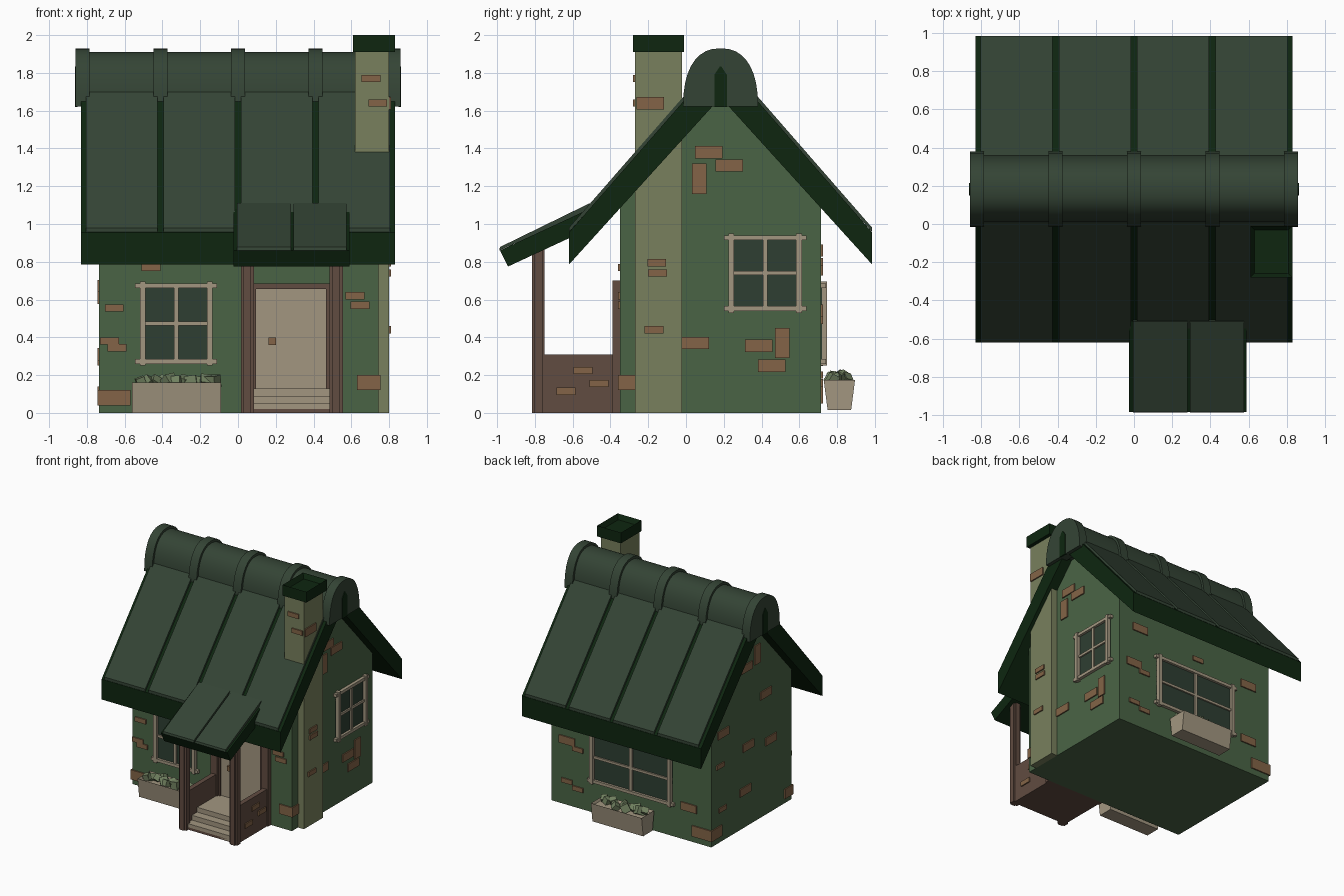
import bpy, bmesh, math, random
from mathutils import Vector, Matrix, Euler

random.seed(4)
old = bpy.data.objects.get("Cube")
if old:
    bpy.data.objects.remove(old, do_unlink=True)


def material(name, *srgb):
    col = [((c / 255 + 0.055) / 1.055) ** 2.4 for c in srgb] + [1]
    mat = bpy.data.materials.new(name)
    mat.use_nodes = True
    mat.diffuse_color = col
    shader = mat.node_tree.nodes["Principled BSDF"]
    shader.inputs["Base Color"].default_value = col
    return mat


WALL = material("wall_green", 74, 100, 69)
ROOF = material("roof_green", 52, 68, 53)
DARK = material("dark_green", 14, 38, 16)
STONE = material("chimney_stone", 120, 128, 93)
BRICK = material("brick_brown", 131, 100, 71)
WOOD = material("dark_wood", 97, 76, 65)
TRIM = material("pale_trim", 162, 150, 128)
GLASS = material("dark_glass", 46, 62, 50)
LEAF = material("leaf_green", 112, 128, 95)


def finish(name, bm, mat):
    bmesh.ops.recalc_face_normals(bm, faces=bm.faces)
    mesh = bpy.data.meshes.new(name)
    bm.to_mesh(mesh)
    bm.free()
    mesh.materials.append(mat)
    ob = bpy.data.objects.new(name, mesh)
    bpy.context.collection.objects.link(ob)
    return ob


def add_box(bm, x0, x1, y0, y1, z0, z1):
    place = Matrix.Translation(((x0 + x1) / 2, (y0 + y1) / 2, (z0 + z1) / 2))
    size = Matrix.Diagonal((abs(x1 - x0), abs(y1 - y0), abs(z1 - z0), 1))
    bmesh.ops.create_cube(bm, size=1, matrix=place @ size)


def boxes(name, mat, items):
    bm = bmesh.new()
    for item in items:
        add_box(bm, *item)
    return finish(name, bm, mat)


def hollow_top(bm, rim, depth):
    bm.normal_update()
    top = [f for f in bm.faces if f.normal.z > 0.9]
    bmesh.ops.inset_region(bm, faces=top, thickness=rim)
    bmesh.ops.translate(bm, verts=top[0].verts, vec=(0, 0, -depth))


def prisms(name, mat, profile, spans):
    """Sweep a (y, z) profile along x over each span."""
    bm = bmesh.new()
    for span in spans:
        a, b = ([bm.verts.new((x, y, z)) for y, z in profile] for x in span)
        bm.faces.new(a)
        bm.faces.new(b)
        for i in range(len(a)):
            bm.faces.new((a[i - 1], a[i], b[i], b[i - 1]))
    return finish(name, bm, mat)


def mirrored(half, mid):
    """Complete a symmetric profile from its front half."""
    return half + [(2 * mid - y, z) for y, z in reversed(half)]


LEFT, RIGHT, FRONT, BACK, MID = -0.735, 0.745, -0.35, 0.715, 0.183
# Wall planes: axis, position, outward sign
PLANES = {"front": ("y", FRONT, -1), "back": ("y", BACK, 1),
          "gable": ("x", RIGHT, 1), "far_gable": ("x", LEFT, -1),
          "chimney_side": ("x", 0.8, 1), "chimney_front": ("y", -0.27, -1),
          "porch_side": ("x", 0.54, 1), "porch_far_side": ("x", 0.03, -1)}


def on_wall(plane, u0, u1, z0, z1, out):
    axis, pos, sign = PLANES[plane]
    near, far = pos - sign * 0.01, pos + sign * out
    return (u0, u1, near, far, z0, z1) if axis == "y" else (near, far, u0, u1, z0, z1)


# Walls with gables
prisms("house_walls", WALL, mirrored([(FRONT, 0), (FRONT, 1.09), (MID, 1.68)], MID)[:3]
       + [(BACK, 1.09), (BACK, 0)], [(LEFT, RIGHT)])

# Main roof: dark slab with raised panels on both slopes
EAVE = -0.62
prisms("roof_slab", DARK, [(EAVE, 0.785), (MID, 1.67), (2 * MID - EAVE, 0.785),
                           (2 * MID - EAVE, 0.955), (MID, 1.875), (EAVE, 0.955)], [(-0.83, 0.83)])
bays = [(0.41 * i + 0.016, 0.41 * i + 0.394) for i in range(-2, 2)]
panel = [(EAVE, 0.957), (EAVE, 0.98), (0.17, 1.885), (0.17, 1.84)]
prisms("roof_panels_front", ROOF, panel, bays)
prisms("roof_panels_back", ROOF, [(2 * MID - y, z) for y, z in panel], bays)


# Rounded ridge cap with raised bands
def arch(grow, steps=18):
    pts = []
    for i in range(steps + 1):
        t = math.pi * i / steps
        c, s = math.cos(t), max(math.sin(t), 0)
        pts.append((MID + (0.178 + grow) * math.copysign(abs(c) ** 0.85, c),
                    1.635 - grow * 0.6 + (0.275 + grow * 1.6) * s ** 0.85))
    return pts


bpy.ops.object.select_all(action="DESELECT")
cap = prisms("ridge_cap", ROOF, arch(0), [(-0.85, 0.85)])
bands = prisms("ridge_bands", ROOF, arch(0.02),
               [(0.411 * i - 0.037, 0.411 * i + 0.037) for i in range(-2, 3)])
for ob in (cap, bands):
    ob.select_set(True)
    bpy.context.view_layer.objects.active = ob
bpy.ops.object.shade_smooth_by_angle(angle=math.radians(40))
prisms("ridge_end_slots", DARK, mirrored([(0.15, 1.62), (0.15, 1.79), (0.18, 1.835)], MID),
       [(s * 0.85, s * 0.864) for s in (-1, 1)])

# Porch roof
prisms("porch_roof_slab", DARK, [(-0.985, 0.86), (-0.942, 0.775), (-0.5, 0.98), (-0.5, 1.085)],
       [(-0.025, 0.59)])
prisms("porch_roof_panels", ROOF, [(-0.988, 0.86), (-0.985, 0.878), (-0.51, 1.11), (-0.5, 1.08)],
       [(-0.005, 0.281), (0.293, 0.575)])

# Porch posts, low side walls, floor and steps
posts, rails = [], []
for c in (0.05, 0.52):
    posts += [(c - 0.035, c + 0.035, -0.805, -0.76, 0, 0.86),
              (c - 0.02, c + 0.02, -0.815, -0.75, 0, 0.87),
              (c - 0.03, c + 0.03, -0.39, FRONT, 0, 0.7)]
    rails.append((c - 0.02, c + 0.02, -0.77, FRONT, 0, 0.31))
boxes("porch_posts", WOOD, posts)
boxes("porch_side_walls", WOOD, rails)
boxes("porch_base", WOOD, [(0.04, 0.53, -0.78, FRONT, 0, 0.02)])
boxes("porch_steps", TRIM, [(0.07, 0.5, 0.07 * i - 0.78, FRONT, 0.005, 0.05 + 0.04 * i)
                            for i in range(3)])

# Door, frame and handle
boxes("door", TRIM, [on_wall("front", 0.09, 0.475, 0.12, 0.66, 0.01)])
boxes("door_frame", WOOD, [on_wall("front", u, u + 0.025, 0.1, 0.66, 0.025) for u in (0.07, 0.465)]
      + [on_wall("front", 0.06, 0.51, 0.655, 0.685, 0.03)])
boxes("door_handle", BRICK, [on_wall("front", 0.162, 0.2, 0.36, 0.4, 0.03)])

# Chimney with hollow cap
boxes("chimney", STONE, [(0.62, 0.8, -0.27, -0.02, 0, 1.92)])
bm = bmesh.new()
add_box(bm, 0.61, 0.83, -0.28, -0.01, 1.91, 2)
hollow_top(bm, 0.03, 0.04)
finish("chimney_cap", bm, DARK)


# Windows: glass plate, overlapping outer bars and a cross
def window(name, plane, u0, u1, z0, z1):
    e, w = 0.025, 0.03
    um, zm = (u0 + u1) / 2, (z0 + z1) / 2
    boxes(name + "_glass", GLASS, [on_wall(plane, u0 + e, u1 - e, z0 + e, z1 - e, 0.006)])
    bars = [on_wall(plane, u, u + w, z0, z1, 0.032) for u in (u0 + e, u1 - e - w)]
    bars += [on_wall(plane, u0, u1, z, z + e, 0.026) for z in (z0 + 0.01, z1 - 0.035)]
    bars += [on_wall(plane, um - 0.012, um + 0.012, z0 + e, z1 - e, 0.02),
             on_wall(plane, u0 + e, u1 - e, zm - 0.01, zm + 0.01, 0.018)]
    boxes(name + "_frame", TRIM, bars)


window("front_window", "front", -0.545, -0.11, 0.25, 0.695)
window("side_window", "gable", 0.2, 0.638, 0.53, 0.95)
window("back_window", "back", -0.4, 0.4, 0.25, 0.695)


# Planters: tapered troughs filled with chunky leaves
def planter(name, cx, cy, z):
    bm = bmesh.new()
    add_box(bm, cx - 0.235, cx + 0.235, cy - 0.083, cy + 0.083, z, z + 0.16)
    for v in bm.verts:
        if v.co.z < z + 0.05:
            v.co.y = cy + (v.co.y - cy) * 0.75
    hollow_top(bm, 0.015, 0.02)
    finish(name, bm, TRIM)
    bm = bmesh.new()
    for i in range(11):
        at = Vector((cx - 0.19 + 0.038 * i, cy + random.uniform(-0.04, 0.04), z + 0.165))
        turn = Euler([random.uniform(0, 3) for axis in range(3)]).to_matrix().to_4x4()
        bmesh.ops.create_cube(bm, size=random.uniform(0.045, 0.065),
                              matrix=Matrix.Translation(at) @ turn)
    finish(name + "_leaves", bm, LEAF)


planter("front_planter", -0.325, -0.447, 0)
planter("back_planter", 0.02, 0.812, 0.015)

# Scattered bricks in three standard sizes
SIZES = {"wide": (0.145, 0.065), "small": (0.1, 0.038), "tall": (0.075, 0.16)}


def bricks(plane, size, *centres):
    w, h = SIZES[size]
    boxes(plane + "_" + size + "_bricks", BRICK,
          [on_wall(plane, u - w / 2, u + w / 2, z - h / 2, z + h / 2, 0.01) for u, z in centres])


bricks("front", "small", (-.46, .77), (-.655, .555), (-.68, .38), (-.64, .345), (.62, .62), (.645, .57))
bricks("gable", "wide", (.12, 1.38), (.23, 1.31), (.05, .37), (.385, .355), (.455, .25))
bricks("gable", "tall", (.07, 1.24), (.51, .37))
bricks("chimney_side", "wide", (-.19, 1.64))
bricks("chimney_side", "small", (-.155, .795), (-.15, .74), (-.17, .44))
bricks("chimney_front", "small", (.705, 1.77), (.74, 1.64))
for side in ("porch_side", "porch_far_side"):
    bricks(side, "small", (-.545, .225), (-.46, .155), (-.635, .115))
bricks("back", "wide", (.54, .86), (-.53, .76), (.6, .54), (-.53, .28))
bricks("back", "small", (-.03, .8), (.5, .49), (.6, .2), (.5, .16))
bricks("far_gable", "wide", (.25, 1.33), (.56, .9), (0, 1.02), (.23, .67), (-.07, .61), (.27, .31))
bricks("far_gable", "small", (.6, .64), (.57, .27))
bricks("far_gable", "tall", (.11, 1.39))

# Bricks wrapping the corners
boxes("corner_bricks", BRICK, [(LEFT - 0.01, -0.57, FRONT - 0.01, -0.25, 0.04, 0.12),
                               (0.63, RIGHT + 0.01, FRONT - 0.01, -0.27, 0.12, 0.2),
                               (LEFT - 0.01, -0.56, 0.58, BACK + 0.01, 0.05, 0.14)])
